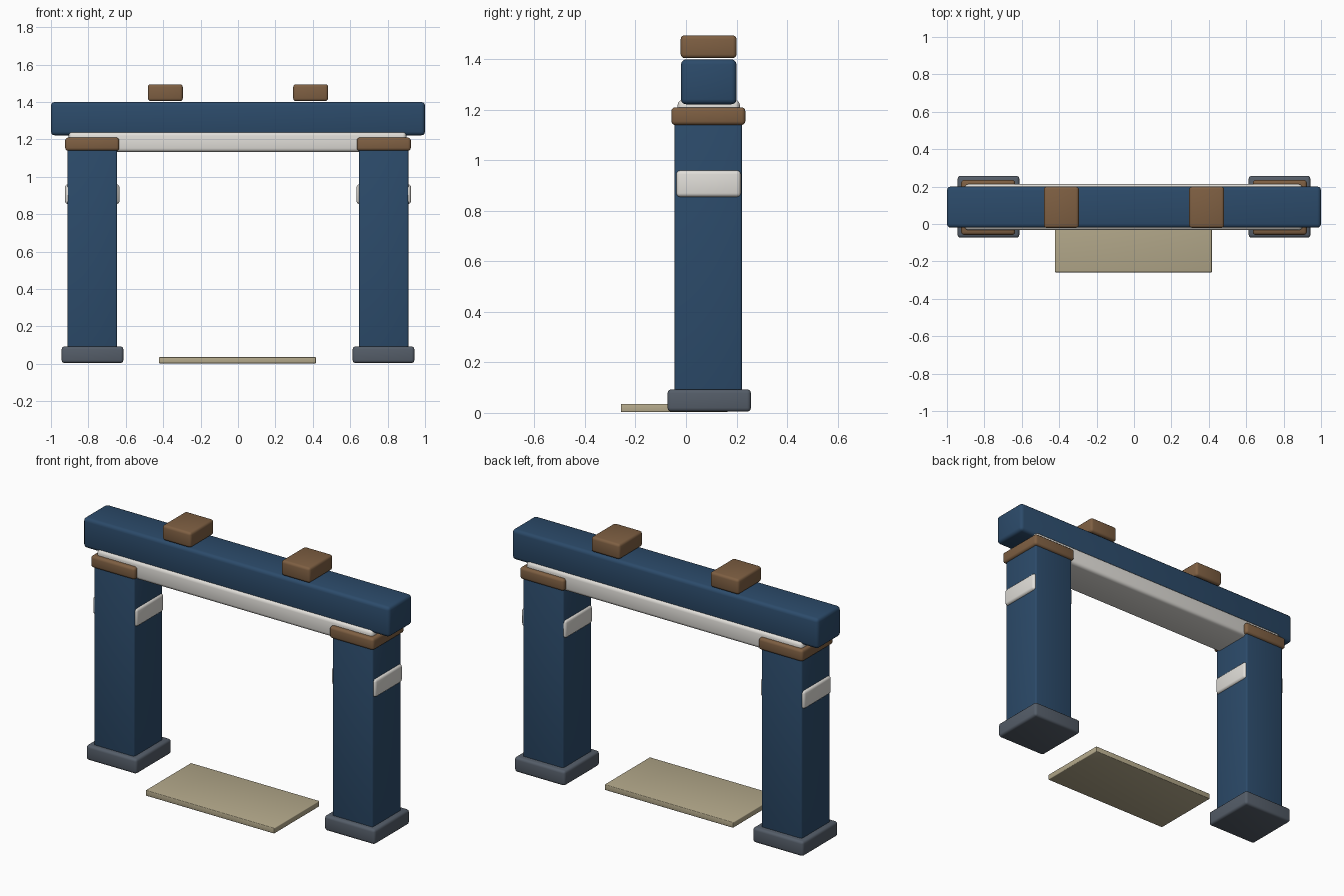
import bpy, bmesh

if "Cube" in bpy.data.objects:
    bpy.data.objects.remove(bpy.data.objects["Cube"])

def material(name, r, g, b):
    m = bpy.data.materials.new(name)
    m.diffuse_color = (r, g, b, 1)
    m.use_nodes = True
    m.node_tree.nodes["Principled BSDF"].inputs["Base Color"].default_value = m.diffuse_color
    return m

BLUE = material("navy", 0.025, 0.07, 0.145)
BROWN = material("brown", 0.21, 0.115, 0.055)
PALE = material("off_white", 0.75, 0.73, 0.69)
SLATE = material("slate", 0.09, 0.11, 0.14)
TAN = material("tan", 0.46, 0.40, 0.26)

def block(name, x, y, z, mat, bevel=0.015):
    """Rounded box given its (min, max) range on each axis."""
    bm = bmesh.new()
    bmesh.ops.create_cube(bm, size=1)
    for v in bm.verts:
        v.co = [a + (c + 0.5) * (b - a) for c, (a, b) in zip(v.co, (x, y, z))]
    bmesh.ops.bevel(bm, geom=bm.edges[:], offset=bevel, segments=3,
                    profile=0.5, affect='EDGES', clamp_overlap=True)
    me = bpy.data.meshes.new(name)
    bm.to_mesh(me)
    bm.free()
    me.materials.append(mat)
    ob = bpy.data.objects.new(name, me)
    bpy.context.collection.objects.link(ob)
    bpy.ops.object.select_all(action='DESELECT')
    ob.select_set(True)
    bpy.context.view_layer.objects.active = ob
    bpy.ops.object.shade_smooth_by_angle(angle=0.6)
    return ob

# Parts repeated on the left and right
for side, s in (("left", -1), ("right", 1)):
    def span(a, b):
        return tuple(sorted((s * a, s * b)))
    block(f"{side}_foot", span(0.613, 0.943), (-0.073, 0.257), (0.005, 0.093), SLATE)
    block(f"{side}_pillar", span(0.646, 0.911), (-0.045, 0.222), (0.06, 1.15), BLUE, 0.01)
    block(f"{side}_capital", span(0.635, 0.924), (-0.058, 0.235), (1.14, 1.21), BROWN)
    # Pale plates on the inner and outer pillar faces
    block(f"{side}_outer_band", span(0.893, 0.925), (-0.038, 0.217), (0.855, 0.96), PALE)
    block(f"{side}_inner_band", span(0.634, 0.666), (-0.038, 0.217), (0.855, 0.96), PALE)
    # Blocks on top of the beam
    block(f"{side}_top_block", span(0.295, 0.482), (-0.021, 0.2), (1.405, 1.495), BROWN)

# Spanning parts
block("lintel", (-0.905, 0.9), (-0.033, 0.213), (1.133, 1.24), PALE, 0.02)
block("top_beam", (-1, 1), (-0.02, 0.2), (1.222, 1.4), BLUE, 0.02)

# Threshold slab on the ground
block("threshold", (-0.423, 0.417), (-0.258, 0.165), (0.003, 0.036), TAN, 0.004)
